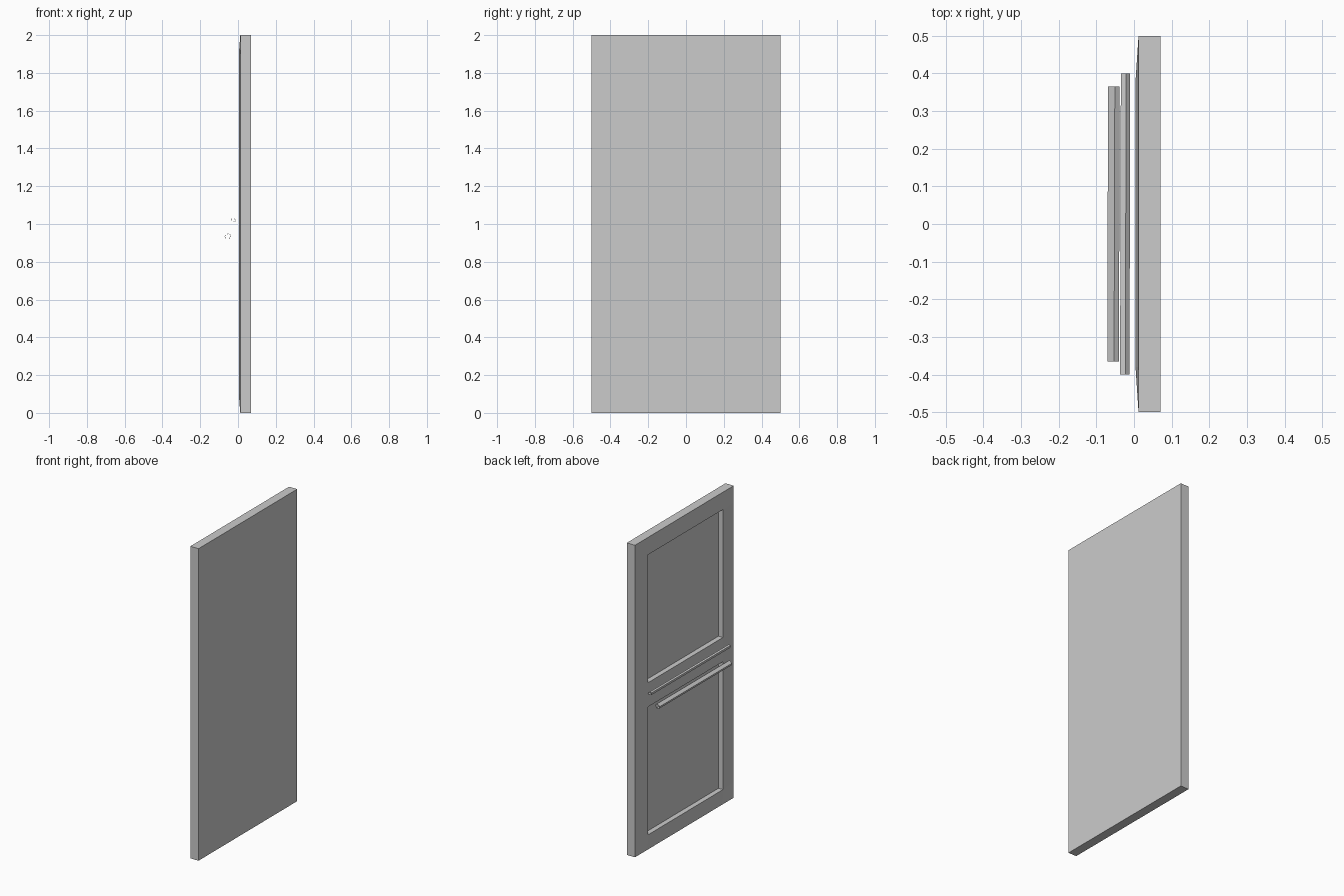
import bpy
import bmesh

cube = bpy.data.objects.get("Cube")
if cube:
    bpy.data.objects.remove(cube, do_unlink=True)

# One flat grey for the whole model
grey = bpy.data.materials.new("light grey")
grey.use_nodes = True
colour = (0.6, 0.6, 0.6, 1)
grey.diffuse_color = colour
grey.node_tree.nodes["Principled BSDF"].inputs["Base Color"].default_value = colour


def add_object(name, bm):
    bmesh.ops.recalc_face_normals(bm, faces=bm.faces)
    mesh = bpy.data.meshes.new(name)
    bm.to_mesh(mesh)
    bm.free()
    mesh.materials.append(grey)
    obj = bpy.data.objects.new(name, mesh)
    bpy.context.scene.collection.objects.link(obj)
    return obj


def moved_verts(result):
    return [g for g in result["geom"] if isinstance(g, bmesh.types.BMVert)]


def door_panel():
    """Door slab with a gently raised frame and two recessed panels on -x."""
    ys = [-0.5, -0.38, 0.38, 0.5]
    zs = [0, 0.10, 0.92, 1.075, 1.895, 2]
    rim_x, frame_x, back_x, depth = 0.012, 0.004, 0.07, 0.032
    bm = bmesh.new()
    grid = [[bm.verts.new((rim_x if y in (ys[0], ys[-1]) or z in (zs[0], zs[-1])
                           else frame_x, y, z)) for z in zs] for y in ys]
    panels = []
    for i in range(len(ys) - 1):
        for j in range(len(zs) - 1):
            face = bm.faces.new((grid[i][j], grid[i][j + 1],
                                 grid[i + 1][j + 1], grid[i + 1][j]))
            if i == 1 and j in (1, 3):
                panels.append(face)

    # Outer sides and flat back
    rim = [e for e in bm.edges if e.is_boundary]
    result = bmesh.ops.extrude_edge_only(bm, edges=rim)
    for v in moved_verts(result):
        v.co.x = back_x
    back = [e for e in bm.edges if e.is_boundary]
    bmesh.ops.contextual_create(bm, geom=back)

    # Push the two panels inward
    for face in panels:
        result = bmesh.ops.extrude_face_region(bm, geom=[face])
        for v in moved_verts(result):
            v.co.x += depth
        if face.is_valid:
            bmesh.ops.delete(bm, geom=[face], context="FACES_ONLY")
    return add_object("door_panel", bm)


def rail(name, profile, half_length, lean):
    """Open-ended faceted tube along y, leaning slightly in x."""
    bm = bmesh.new()
    near, far = [[bm.verts.new((x + side * lean, side * half_length, z))
                  for x, z in profile] for side in (-1, 1)]
    for i in range(len(profile)):
        k = (i + 1) % len(profile)
        bm.faces.new((near[i], near[k], far[k], far[i]))
    return add_object(name, bm)


door_panel()
rail("upper_rail", [(-0.036, 1.028), (-0.022, 1.030), (-0.011, 1.020),
                    (-0.018, 1.011), (-0.034, 1.013)], 0.40, 0.001)
rail("lower_rail", [(-0.070, 0.936), (-0.052, 0.950), (-0.039, 0.941),
                    (-0.045, 0.919), (-0.065, 0.921)], 0.365, 0.001)
